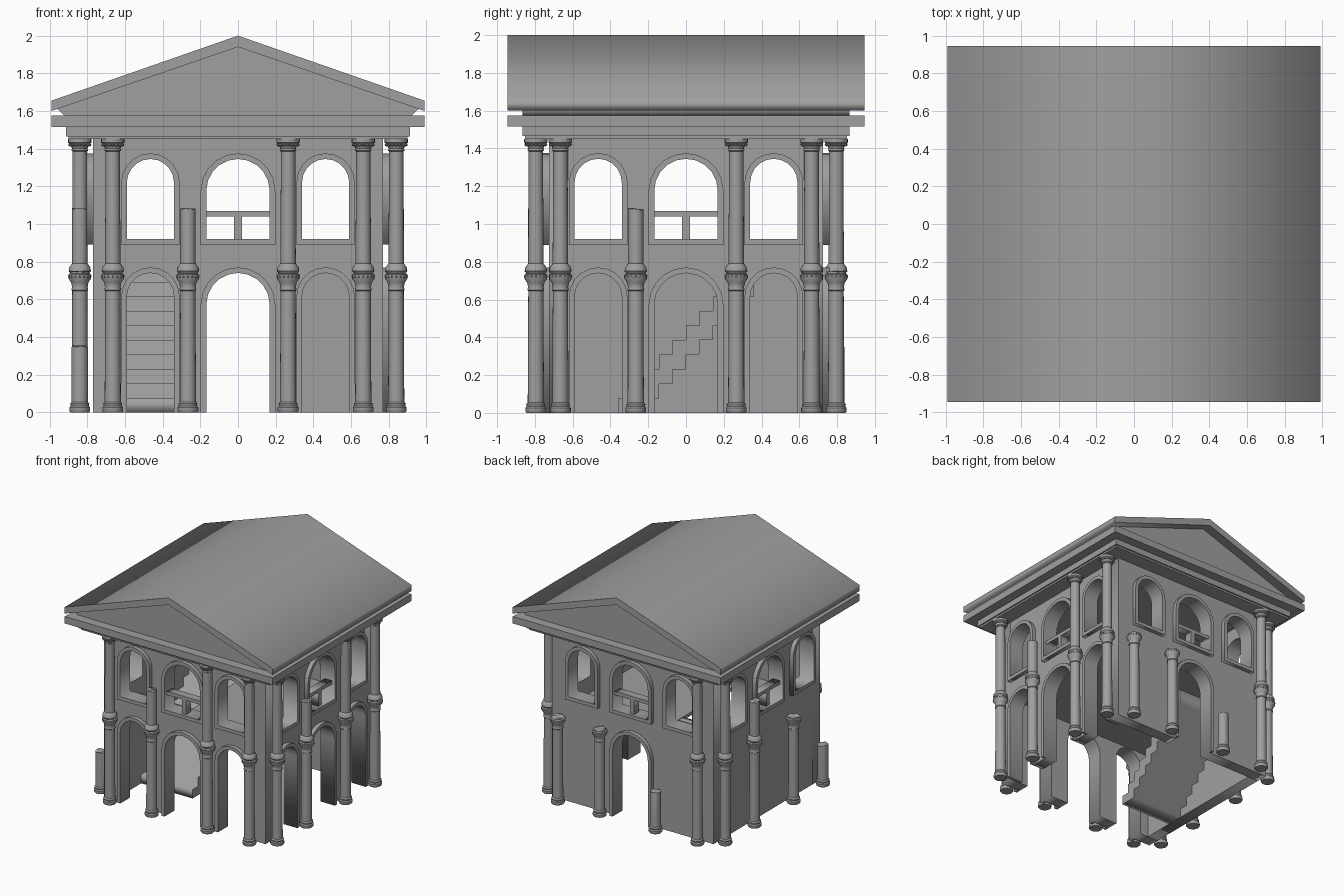
import bpy, bmesh, random
from math import pi, sin, cos, radians
from mathutils import Matrix, Vector

random.seed(4)
if "Cube" in bpy.data.objects:
    bpy.data.objects.remove(bpy.data.objects["Cube"])

stone = bpy.data.materials.new("grey_stone")
stone.use_nodes = True
STONE = (0.35, 0.35, 0.35, 1)
stone.diffuse_color = STONE
stone.node_tree.nodes["Principled BSDF"].inputs["Base Color"].default_value = STONE

HX, HY, THICK = 0.77, 0.725, 0.1      # wall half sizes and thickness
EAVE_X, EAVE_Y = 0.99, 0.945
COLUMN_TOP = 1.45
SIDES = {"front": 0, "left": pi / 2, "back": pi, "right": 3 * pi / 2}


def add_object(name, mesh, matrix=Matrix()):
    ob = bpy.data.objects.new(name, mesh)
    ob.matrix_world = matrix
    mesh.materials.clear()
    mesh.materials.append(stone)
    bpy.context.collection.objects.link(ob)
    return ob


def box(name, x, y, z):
    """Box from (low, high) pairs."""
    bm = bmesh.new()
    bmesh.ops.create_cube(bm, size=1)
    for v in bm.verts:
        v.co = [r[0] if c < 0 else r[1] for c, r in zip(v.co, (x, y, z))]
    mesh = bpy.data.meshes.new(name)
    bm.to_mesh(mesh)
    bm.free()
    return add_object(name, mesh)


def panel(name, loops, angle, front, depth):
    """Extruded upright outline; extra loops become holes."""
    curve = bpy.data.curves.new(name, "CURVE")
    curve.dimensions = "2D"
    curve.fill_mode = "BOTH"
    curve.extrude = depth / 2
    for loop in loops:
        spline = curve.splines.new("POLY")
        spline.points.add(len(loop) - 1)
        for point, (u, z) in zip(spline.points, loop):
            point.co = (u, z, 0, 1)
        spline.use_cyclic_u = True
    temp = bpy.data.objects.new(name, curve)
    bpy.context.collection.objects.link(temp)
    graph = bpy.context.evaluated_depsgraph_get()
    mesh = bpy.data.meshes.new_from_object(temp.evaluated_get(graph))
    bpy.data.objects.remove(temp)
    bpy.data.curves.remove(curve)
    bm = bmesh.new()
    bm.from_mesh(mesh)
    bmesh.ops.remove_doubles(bm, verts=bm.verts, dist=0.00001)
    bmesh.ops.recalc_face_normals(bm, faces=bm.faces)
    bm.to_mesh(mesh)
    bm.free()
    mesh.name = name
    place = (Matrix.Rotation(angle, 4, "Z")
             @ Matrix.Translation((0, depth / 2 - front, 0))
             @ Matrix.Rotation(pi / 2, 4, "X"))
    return add_object(name, mesh, place)


def arch(u, half, bottom, top, steps=10):
    """Round-headed outline from bottom left, over the top, to bottom right."""
    head = [(u - half * cos(pi * i / steps), top - half + half * sin(pi * i / steps))
            for i in range(steps + 1)]
    return [(u - half, bottom)] + head + [(u + half, bottom)]


# Walls with windows, doorways and raised frames
BAYS = [(-0.465, 0.125), (0, 0.168), (0.465, 0.125)]
DOORS = {"front": BAYS, "left": BAYS, "back": BAYS[1:2], "right": []}
SILL, HEAD, DOOR_HEAD, TRIM, RAISE = 0.92, 1.345, 0.74, 0.03, 0.035

for side, angle in SIDES.items():
    across = side in ("front", "back")
    half, face = (HX, HY) if across else (HY - THICK, HX)
    outline = [(-half, 0)]
    for u, w in DOORS[side]:
        outline += arch(u, w, 0, DOOR_HEAD)
    outline += [(half, 0), (half, COLUMN_TOP), (-half, COLUMN_TOP)]
    windows = [arch(u, w, SILL, HEAD) for u, w in BAYS]
    panel(side + "_wall", [outline] + windows, angle, face, THICK)
    for i, (u, w) in enumerate(BAYS):
        outer = arch(u, w + TRIM, SILL - TRIM, HEAD + TRIM)
        panel(f"{side}_window_frame_{i}", [outer, windows[i]], angle,
              face + RAISE, RAISE + 0.01)
    for i, (u, w) in enumerate(DOORS[side]):
        ring = arch(u, w + TRIM, 0, DOOR_HEAD + TRIM) + arch(u, w, 0, DOOR_HEAD)[::-1]
        panel(f"{side}_door_frame_{i}", [ring], angle, face + RAISE, RAISE + 0.01)
    # Transom and mullion of the middle window
    bars = {"transom": (0.17, 1.04, 1.07), "mullion": (0.02, SILL, 1.045)}
    for bar, (w, low, high) in bars.items():
        rect = [(-w, low), (w, low), (w, high), (-w, high)]
        panel(f"{side}_window_{bar}", [rect], angle, face + 0.01, 0.07)

# Columns: lathed two-storey profile, some broken off
PROFILE = [(0.05, 0), (0.055, 0.008), (0.055, 0.026), (0.048, 0.034), (0.051, 0.046),
           (0.043, 0.056), (0.04, 0.645), (0.045, 0.65), (0.041, 0.665), (0.046, 0.69),
           (0.06, 0.71), (0.06, 0.732), (0.05, 0.738), (0.059, 0.75), (0.057, 0.768),
           (0.047, 0.782), (0.041, 0.79), (0.038, 1.385), (0.044, 1.39),
           (0.041, 1.4), (0.048, 1.42), (0.062, 1.432), (0.062, COLUMN_TOP)]
BEADS = [(0.055, 0.722), (0.053, 1.42)]


def column(name, x, y, height, sides=20):
    points = [p for p in PROFILE if p[1] <= height]
    broken = height < COLUMN_TOP
    if broken:
        points.append((points[-1][0], height))
    bm = bmesh.new()
    rings = []
    for n, (r, z) in enumerate(points):
        rough = 0.006 if broken and n == len(points) - 1 else 0
        rings.append([bm.verts.new((r * cos(2 * pi * i / sides), r * sin(2 * pi * i / sides),
                                    z + random.uniform(-rough, rough)))
                      for i in range(sides)])
    for low, high in zip(rings, rings[1:]):
        for i in range(sides):
            j = (i + 1) % sides
            bm.faces.new((low[i], low[j], high[j], high[i]))
    bm.faces.new(rings[0][::-1])
    bmesh.ops.triangulate(bm, faces=[bm.faces.new(rings[-1])])
    # Carved beads around the capitals
    for r, z in BEADS:
        for i in range(16 if z < height else 0):
            turn = Matrix.Rotation(2 * pi * i / 16, 4, "Z")
            bmesh.ops.create_icosphere(bm, subdivisions=1, radius=0.009,
                                       matrix=turn @ Matrix.Translation((r, 0, z)))
    mesh = bpy.data.meshes.new(name)
    bm.to_mesh(mesh)
    bm.free()
    mesh.shade_smooth()
    mesh.set_sharp_from_angle(angle=radians(35))
    add_object(name, mesh, Matrix.Translation((x, y, 0)))


SPOTS = (-0.665, -0.266, 0.266, 0.665)
FULL, TALL, LOW, STUMP = COLUMN_TOP, 1.08, 0.745, 0.35
HEIGHTS = {"front": (FULL, TALL, FULL, FULL), "left": (FULL, TALL, FULL, FULL),
           "back": (LOW, LOW, STUMP, FULL), "right": (FULL, TALL, LOW, STUMP)}
for side, angle in SIDES.items():
    out = 0.795 if side in ("front", "back") else 0.84
    for i, (u, h) in enumerate(zip(SPOTS, HEIGHTS[side])):
        spot = Matrix.Rotation(angle, 3, "Z") @ Vector((u, -out, 0))
        column(f"{side}_column_{i}", spot.x, spot.y, h)

# Staircase with stepped underside
RISE, RUN, START, STEPS = 0.077, 0.072, -0.36, 10
upper, lower = [], []
for k in range(STEPS):
    ends = (START + RUN * k, START + RUN * (k + 1))
    upper += [(y, RISE * (k + 1)) for y in ends]
    if k > 1:
        lower += [(y, RISE * (k - 1)) for y in ends]
foot = [(START, 0), (START + 2 * RUN, 0)]
panel("staircase", [upper + lower[::-1] + foot[::-1]], pi / 2, -0.18, 0.49)

# Upper floor around the stairwell
IX, IY, FLOOR = HX - THICK, HY - THICK, (0.745, 0.775)
box("floor_main", (-0.18, IX), (-IY, IY), FLOOR)
box("floor_front_strip", (-IX, -0.18), (-IY, START), FLOOR)
box("floor_back_strip", (-IX, -0.18), (-START, IY), FLOOR)

# Entablature
for name, x, y, z in (("architrave", 0.9, 0.853, (COLUMN_TOP, 1.47)),
                      ("frieze", 0.912, 0.865, (1.465, 1.52)),
                      ("cornice", EAVE_X, EAVE_Y, (1.515, 1.575))):
    box(name, (-x, x), (-y, y), z)

# Pediment block and gabled roof
pediment = [(-0.915, 1.57), (0.915, 1.57), (0.96, 1.612), (0, 1.945), (-0.96, 1.612)]
panel("pediment", [pediment], 0, 0.865, 1.73)
roof = [(-EAVE_X, 1.6), (0, 1.94), (EAVE_X, 1.6), (EAVE_X, 1.655), (0, 2), (-EAVE_X, 1.655)]
panel("roof", [roof], 0, EAVE_Y, 2 * EAVE_Y)
